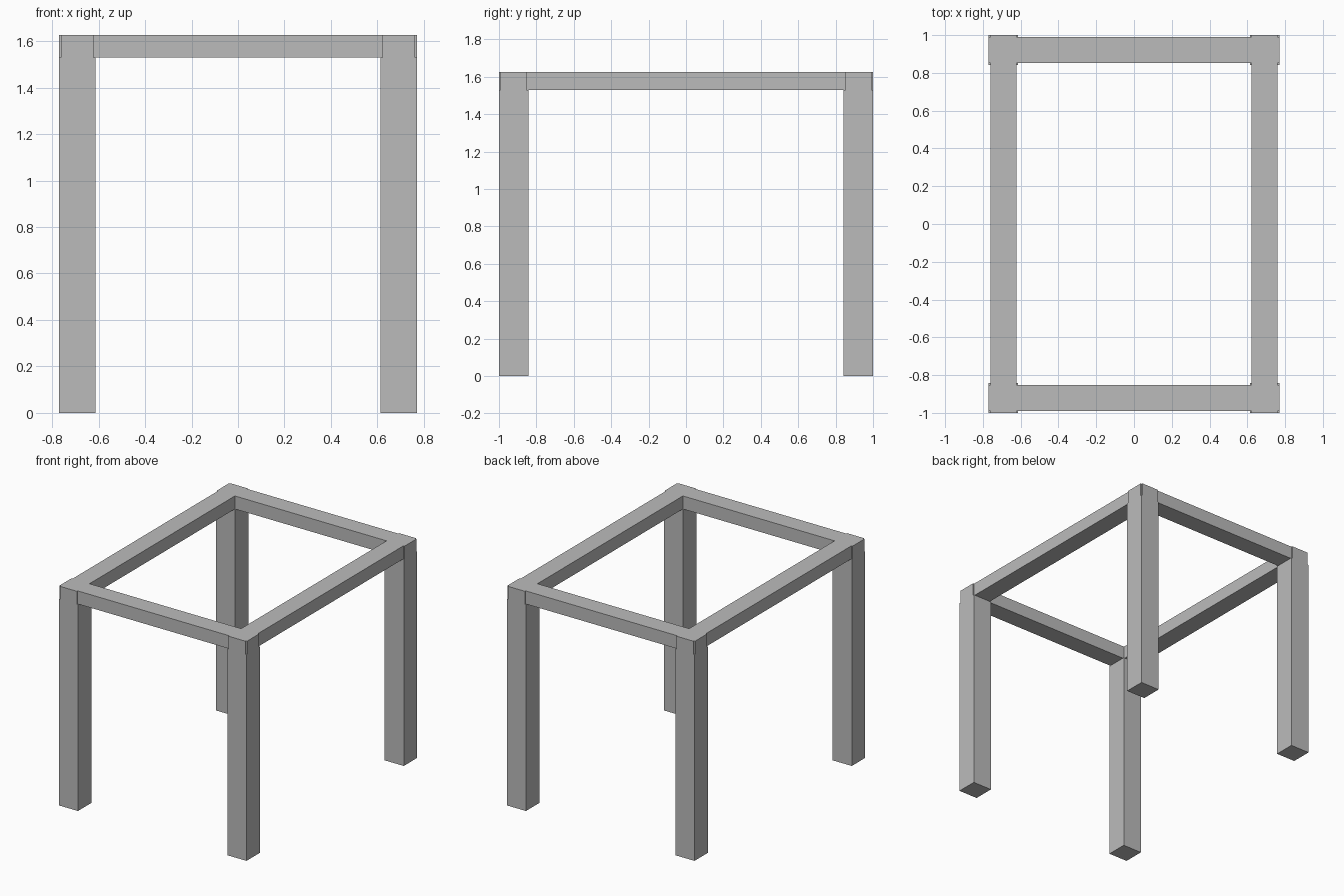
import bpy

cube = bpy.data.objects.get("Cube")
if cube:
    bpy.data.objects.remove(cube, do_unlink=True)

# Overall size, leg width and rail section
HALF_X, HALF_Y = 0.77, 1.0
LEG = 0.157
INSET = 0.009          # rails sit slightly inside the leg faces
RAIL = LEG - 2 * INSET
LEG_TOP, TOP = 1.53, 1.627

grey = bpy.data.materials.new("plain grey")
grey.use_nodes = True
colour = (0.5, 0.5, 0.5, 1)
grey.diffuse_color = colour
grey.node_tree.nodes["Principled BSDF"].inputs["Base Color"].default_value = colour


def box(name, centre, size):
    bpy.ops.mesh.primitive_cube_add(size=1, location=centre)
    obj = bpy.context.object
    obj.name = obj.data.name = name
    obj.scale = size
    bpy.ops.object.transform_apply(location=False, rotation=False, scale=True)
    obj.data.materials.append(grey)
    return obj


leg_x, leg_y = HALF_X - LEG / 2, HALF_Y - LEG / 2
rail_z, rail_h = (LEG_TOP + TOP) / 2, TOP - LEG_TOP

# Four square legs under the crossing rails
for end, sy in (("front", -1), ("back", 1)):
    for side, sx in (("right", -1), ("left", 1)):
        box(f"{end}_{side}_leg", (sx * leg_x, sy * leg_y, LEG_TOP / 2),
            (LEG, LEG, LEG_TOP))

# Long side rails run the full depth
side_rails = [box(f"{side}_rail", (sx * leg_x, 0, rail_z), (RAIL, 2 * HALF_Y, rail_h))
              for side, sx in (("right", -1), ("left", 1))]

# Front and back rails run the full width
end_rails = [box(f"{end}_rail", (0, sy * leg_y, rail_z), (2 * HALF_X, RAIL, rail_h))
             for end, sy in (("front", -1), ("back", 1))]

# Join the rails into one flush top frame
frame = side_rails[0]
frame.name = frame.data.name = "top_frame"
for other in end_rails + side_rails[1:]:
    union = frame.modifiers.new("flush joint", "BOOLEAN")
    union.operation = "UNION"
    union.solver = "EXACT"
    union.object = other
    bpy.context.view_layer.objects.active = frame
    bpy.ops.object.modifier_apply(modifier=union.name)
    bpy.data.objects.remove(other, do_unlink=True)
